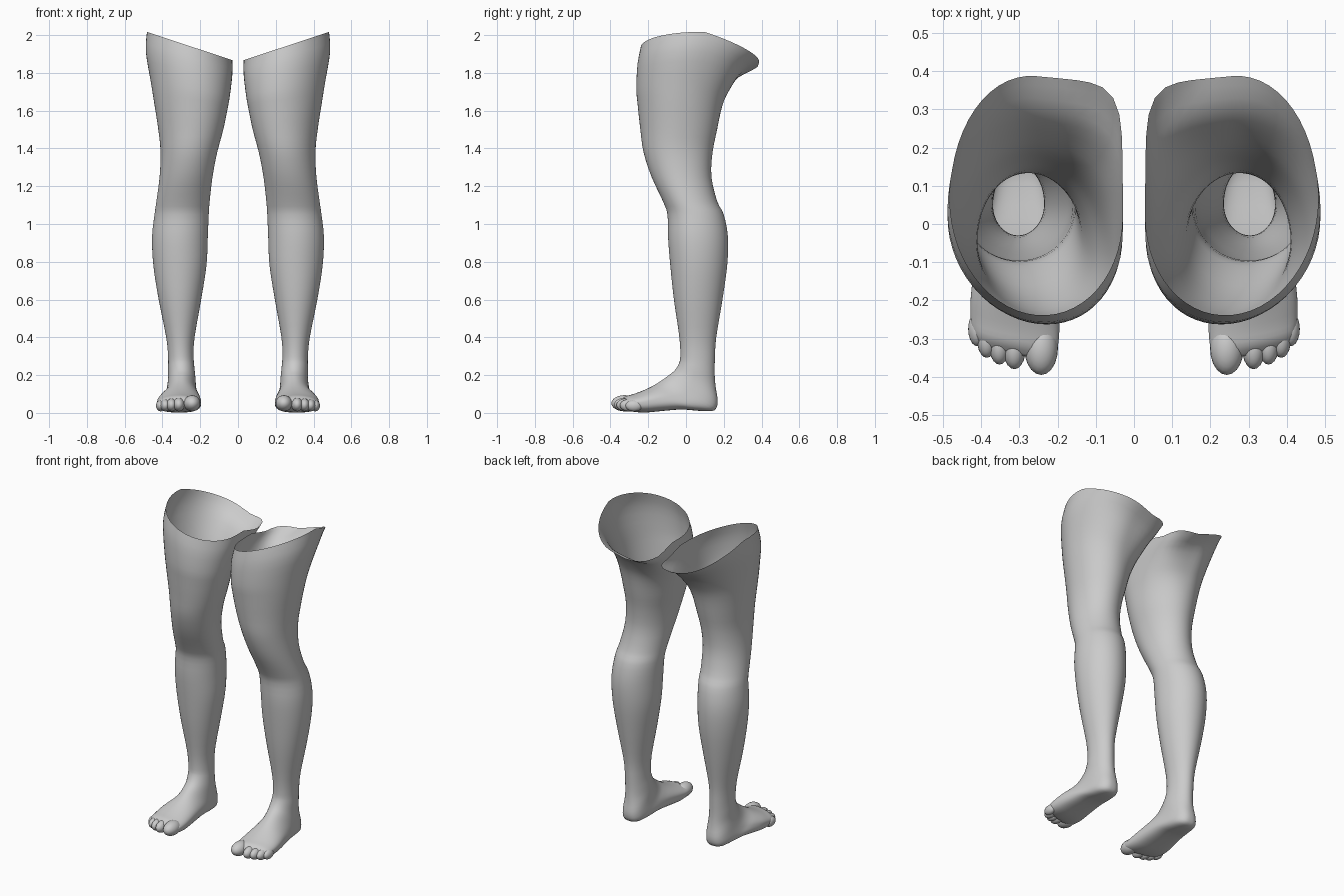
import bpy, bmesh, math
from mathutils import Vector

if "Cube" in bpy.data.objects:
    bpy.data.objects.remove(bpy.data.objects["Cube"])

SEG, SUB = 56, 3

skin = bpy.data.materials.new("plain_grey")
skin.diffuse_color = (0.6, 0.6, 0.6, 1)
skin.use_nodes = True
skin.node_tree.nodes["Principled BSDF"].inputs["Base Color"].default_value = skin.diffuse_color

# thigh, knee, calf: height, front y, back y, inner x, outer x
LEG = [(1.94, -.235, .39, .03, .482), (1.85, -.252, .30, .03, .488),
       (1.72, -.257, .23, .042, .462), (1.63, -.25, .195, .055, .445),
       (1.5, -.237, .168, .078, .422), (1.38, -.222, .143, .11, .41),
       (1.25, -.182, .135, .135, .415), (1.12, -.122, .165, .15, .432),
       (1.05, -.098, .20, .155, .442), (.93, -.095, .222, .16, .455),
       (.78, -.083, .218, .167, .448), (.6, -.064, .193, .195, .42),
       (.4, -.035, .16, .23, .38)]
# ankle and foot, rings swing from level to upright:
# top y, top z, bottom y, bottom z, inner x, outer x
FOOT = [(-.03, .3, .153, .29, .235, .37), (-.038, .26, .152, .2, .23, .37),
        (-.06, .225, .158, .13, .225, .37), (-.09, .2, .168, .06, .222, .375),
        (-.12, .178, .15, .014, .217, .382), (-.15, .158, .08, .01, .21, .392),
        (-.19, .136, -.02, .018, .203, .41), (-.235, .116, -.13, .01, .197, .425),
        (-.28, .1, -.22, .002, .195, .428), (-.32, .088, -.29, .008, .2, .422),
        (-.345, .066, -.33, .028, .215, .405)]
# toes: x, y, half width, half length, half height
TOES = [(.243, -.325, .044, .07, .043), (.313, -.325, .03, .055, .036),
        (.352, -.318, .027, .05, .034), (.385, -.302, .026, .048, .032),
        (.41, -.275, .024, .045, .03)]


def rim(x, y):
    """Height of the slanted upper edge."""
    return max(1.83, 1.94 + .33 * (x - .25) - .3 * max(0, y - .1))


def spline(rows):
    """Smoothly fill in rows between the given rings."""
    out = []
    for i in range(len(rows) - 1):
        a, b, c, d = (Vector(rows[min(max(j, 0), len(rows) - 1)])
                      for j in range(i - 1, i + 3))
        for k in range(SUB):
            t = k / SUB
            out.append(b + .5 * t * ((c - a) + t * ((2 * a - 5 * b + 4 * c - d)
                       + t * (3 * (b - c) + d - a))))
    return out + [Vector(rows[-1])]


def ring(row):
    fy, fz, by, bz, x0, x1 = row
    top = max(0, (fz - 1.5) / .44)
    foot = min(1, max(0, (.2 - (fz + bz) / 2) / .1))
    toe = max(0, (-.15 - fy) / .2)
    cx, hx, mid = (x0 + x1) / 2, (x1 - x0) / 2, .45
    pts = []
    for i in range(SEG):
        a = 2 * math.pi * i / SEG
        c, s = math.cos(a), math.sin(a)
        n = 2
        if s > 0:                      # flat sole, squared inner back corner
            n += .8 * foot + (4 * top ** 2 if c < 0 else 0)
        r = (abs(c) ** n + abs(s) ** n) ** (-1 / n)
        x = cx + hx * c * r
        v = mid + s * r * (1 - mid if s > 0 else mid)
        y, z = fy + (by - fy) * v, fz + (bz - fz) * v
        y += .22 * toe * (x - .29)     # toe line slants back on the outside
        z += top * (rim(x, y) - 1.94)
        pts.append((x, y, z))
    return pts


def finish(bm, name):
    me = bpy.data.meshes.new(name)
    bm.to_mesh(me)
    bm.free()
    me.materials.append(skin)
    for p in me.polygons:
        p.use_smooth = True
    ob = bpy.data.objects.new(name, me)
    bpy.context.collection.objects.link(ob)


def build_leg(side, label):
    # open-topped leg running down into the foot
    bm = bmesh.new()
    rows = [(f, z, b, z, x0, x1) for z, f, b, x0, x1 in LEG] + FOOT
    loops = [[bm.verts.new((side * x, y, z)) for x, y, z in ring(r)]
             for r in spline(rows)]
    for up, low in zip(loops, loops[1:]):
        for i in range(SEG):
            j = (i + 1) % SEG
            q = [up[i], low[i], low[j], up[j]]
            bm.faces.new(q if side > 0 else q[::-1])
    bm.faces.new(loops[-1][::-1] if side > 0 else loops[-1])
    finish(bm, label + "_leg")

    # toes
    bm = bmesh.new()
    for x, y, rx, ry, rz in TOES:
        made = bmesh.ops.create_uvsphere(bm, u_segments=20, v_segments=12, radius=1)
        for v in made["verts"]:
            v.co = (side * x + v.co.x * rx, y + v.co.y * ry, rz + .008 + v.co.z * rz)
    finish(bm, label + "_toes")


for side, label in ((1, "left"), (-1, "right")):
    build_leg(side, label)
